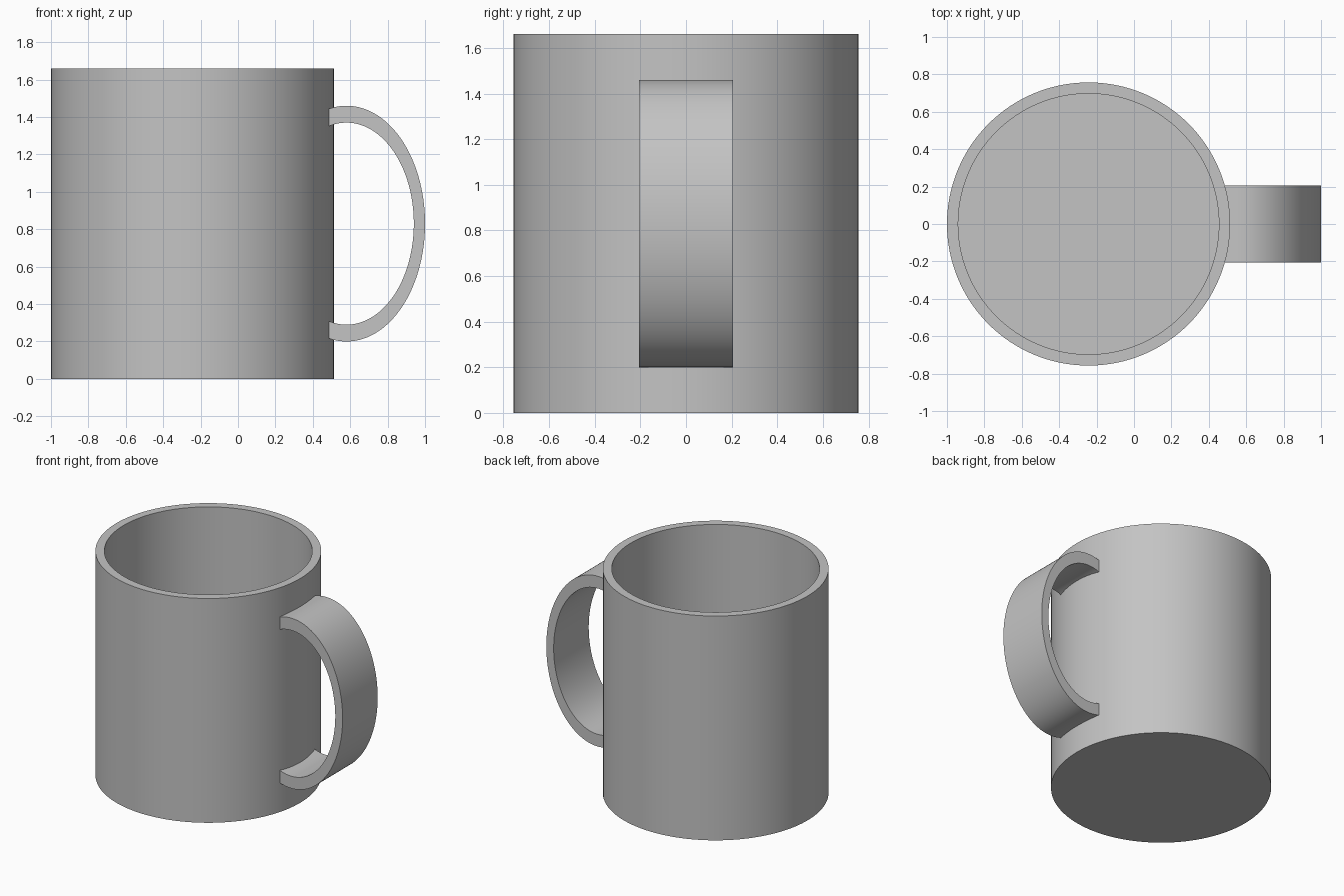
import bpy
import bmesh
from math import acos, cos, sin, pi

if "Cube" in bpy.data.objects:
    bpy.data.objects.remove(bpy.data.objects["Cube"], do_unlink=True)

HEIGHT = 1.66
CUP_X, OUTER, INNER, FLOOR = -0.243, 0.757, 0.697, 0.06
STEPS = 128

gray = bpy.data.materials.new("ceramic gray")
gray.use_nodes = True
gray.diffuse_color = (0.55, 0.55, 0.55, 1)
gray.node_tree.nodes["Principled BSDF"].inputs["Base Color"].default_value = gray.diffuse_color


def finish(name, bm):
    """Turn a bmesh into a smooth object with sharp edges kept."""
    bmesh.ops.recalc_face_normals(bm, faces=bm.faces)
    mesh = bpy.data.meshes.new(name)
    bm.to_mesh(mesh)
    bm.free()
    mesh.materials.append(gray)
    obj = bpy.data.objects.new(name, mesh)
    bpy.context.collection.objects.link(obj)
    bpy.ops.object.select_all(action='DESELECT')
    obj.select_set(True)
    bpy.context.view_layer.objects.active = obj
    bpy.ops.object.shade_smooth_by_angle(angle=pi / 6)
    return obj


def bridge(bm, a, b, closed):
    """Join two matching rows of vertices with quads."""
    for i in range(len(a) if closed else len(a) - 1):
        j = (i + 1) % len(a)
        bm.faces.new((a[i], a[j], b[j], b[i]))


# Cup: four rings from the base, over the rim, down to the inner floor
bm = bmesh.new()
rings = []
for r, z in ((OUTER, 0), (OUTER, HEIGHT), (INNER, HEIGHT), (INNER, FLOOR)):
    angles = [2 * pi * i / STEPS for i in range(STEPS)]
    rings.append([bm.verts.new((CUP_X + r * cos(a), r * sin(a), z)) for a in angles])
for lower, upper in zip(rings, rings[1:]):
    bridge(bm, lower, upper, True)
bm.faces.new(rings[0])
bm.faces.new(rings[-1])
finish("cup_body", bm)

# Handle: a flat elliptical band whose ends stop inside the cup wall
HANDLE_X, HANDLE_Z, HALF_WIDTH, END_X = 0.58, 0.83, 0.205, 0.475
bm = bmesh.new()
rows = []
for rx, y in ((0.42, -HALF_WIDTH), (0.42, HALF_WIDTH), (0.36, HALF_WIDTH), (0.36, -HALF_WIDTH)):
    end = acos((END_X - HANDLE_X) / rx)
    angles = [end * (2 * i / STEPS - 1) for i in range(STEPS + 1)]
    rows.append([bm.verts.new((HANDLE_X + rx * cos(a), y, HANDLE_Z + 1.5 * rx * sin(a)))
                 for a in angles])
for k in range(4):
    bridge(bm, rows[k], rows[(k + 1) % 4], False)
for i in (0, -1):
    bm.faces.new([row[i] for row in rows])
finish("handle", bm)
